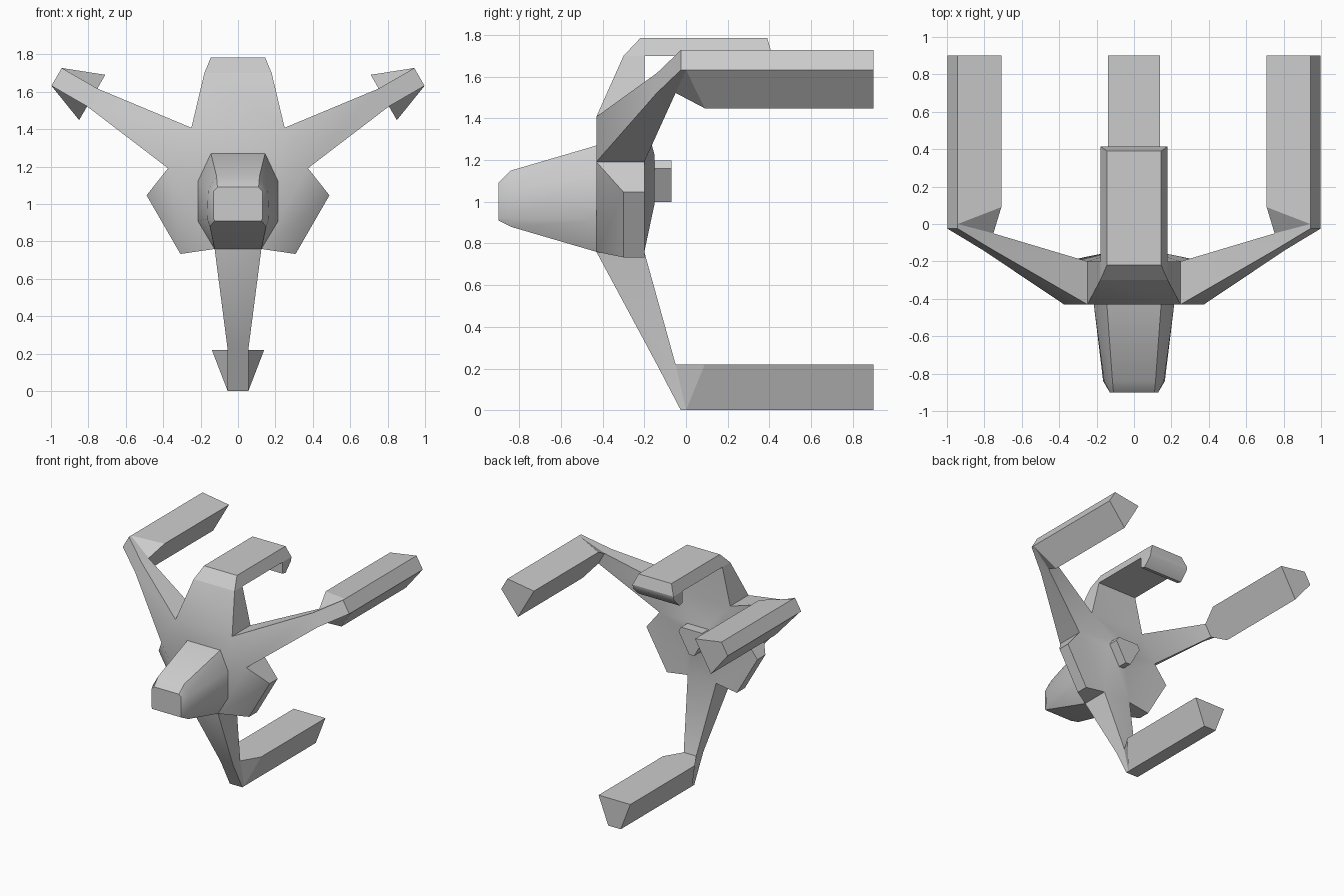
import bpy, bmesh
from math import sin, cos, radians

if "Cube" in bpy.data.objects:
    bpy.data.objects.remove(bpy.data.objects["Cube"])

CZ = 1.12  # height of the three-fold axis


def pt(a, u, y, r):
    """Point at sideways offset u and radius r along a spoke; angle 0 points down."""
    a = radians(a)
    return (u * cos(a) + r * sin(a), y, CZ - r * cos(a) + u * sin(a))


def loft(bm, rings, start=False, end=False):
    rows = [[bm.verts.new(p) for p in ring] for ring in rings]
    n = len(rows[0])
    for a, b in zip(rows, rows[1:]):
        for i in range(n):
            j = (i + 1) % n
            bm.faces.new((a[i], a[j], b[j], b[i]))
    if start:
        bm.faces.new(rows[0][::-1])
    if end:
        bm.faces.new(rows[-1])


def finish(bm, name, angle=40):
    bmesh.ops.remove_doubles(bm, verts=bm.verts, dist=0.0005)
    bmesh.ops.dissolve_degenerate(bm, edges=bm.edges, dist=0.0005)
    bmesh.ops.recalc_face_normals(bm, faces=bm.faces)
    me = bpy.data.meshes.new(name)
    bm.to_mesh(me)
    bm.free()
    ob = bpy.data.objects.new(name, me)
    bpy.context.collection.objects.link(ob)
    bpy.ops.object.select_all(action='DESELECT')
    ob.select_set(True)
    bpy.context.view_layer.objects.active = ob
    bpy.ops.object.shade_smooth_by_angle(angle=radians(angle))
    return ob


def hexa(h, r, y):
    """Truncated triangle with its short sides facing the arms."""
    return [pt(a, u, y, r) for a in (0, 120, 240) for u in (-h, h)]


def spoke_ring(a, h, r, y0, y1):
    return [pt(a, -h, y0, r), pt(a, h, y0, r), pt(a, h, y1, r), pt(a, -h, y1, r)]


def gap_ring(a, h, r, y0, y1):
    """Ring at the hub edge between two arms, using the arm corners."""
    p, q = pt(a - 60, .125, 0, .36), pt(a + 60, -.125, 0, .36)
    return [(p[0], y0, p[2]), (q[0], y0, q[2]), (q[0], y1, q[2]), (p[0], y1, p[2])]


# Hub with arms, side lobes and the fin strut
bm = bmesh.new()
bm.faces.new([bm.verts.new(p) for p in hexa(.125, .36, -.43)])
loft(bm, [hexa(.125, .36, -.2), hexa(.044, .126, -.15)], end=True)
for a in (0, 120, 240):
    loft(bm, [spoke_ring(a, .125, .36, -.43, -.2),
              spoke_ring(a, .055, .90, -.14, -.05),
              spoke_ring(a, .055, 1.12, -.025, 0)], end=True)
for a in (60, -60):
    loft(bm, [gap_ring(a, 0, 0, -.43, -.2),
              spoke_ring(a, .181, .46, -.3, -.2)], end=True)
loft(bm, [gap_ring(180, 0, 0, -.43, -.2),
          spoke_ring(180, .18, .58, -.3, -.2)], end=True)
finish(bm, "hub_and_arms")

# Pods at the arm ends
for name, a in (("lower_pod", 0), ("right_pod", 120), ("left_pod", 240)):
    bm = bmesh.new()
    rings = []
    for h, yi, yo in ((.055, -.05, 0), (.14, .09, 0), (.14, .9, .9)):
        rings.append([pt(a, -h, yi, .9), pt(a, h, yi, .9),
                      pt(a, .055, yo, 1.12), pt(a, -.055, yo, 1.12)])
    loft(bm, rings, start=True, end=True)
    finish(bm, name, 20)

# Top fin slab
bm = bmesh.new()
loft(bm, [[(s * .18, y0, 1.70), (s * .145, y1, 1.785),
           (-s * .145, y1, 1.785), (-s * .18, y0, 1.70)]
          for s, y0, y1 in ((1, -.3, -.22), (1, .415, .39))], start=True, end=True)
finish(bm, "top_fin", 30)

# Hooked lip under the fin tail
bm = bmesh.new()
lip = [(.415, 1.70), (.41, 1.67), (.34, 1.60), (.30, 1.61), (.30, 1.70)]
loft(bm, [[(x, y, z) for y, z in lip] for x in (-.18, .18)], start=True, end=True)
finish(bm, "fin_tail_lip", 50)

# Cockpit nose: octagonal taper with a bevelled tip
bm = bmesh.new()
sections = [
    (-.43, [(.145, 1.27), (.215, 1.12), (.215, .91), (.125, .76)]),
    (-.84, [(.115, 1.15), (.16, 1.07), (.165, .92), (.15, .88)]),
    (-.90, [(.11, 1.09), (.13, 1.07), (.13, .92), (.125, .91)]),
]
loft(bm, [[(x, y, z) for x, z in half] + [(-x, y, z) for x, z in half[::-1]]
          for y, half in sections], end=True)
finish(bm, "nose")

# Small rear exhaust plug
bm = bmesh.new()
loft(bm, [hexa(.022, .12, -.17), hexa(.022, .12, -.07)], end=True)
finish(bm, "rear_plug", 30)
